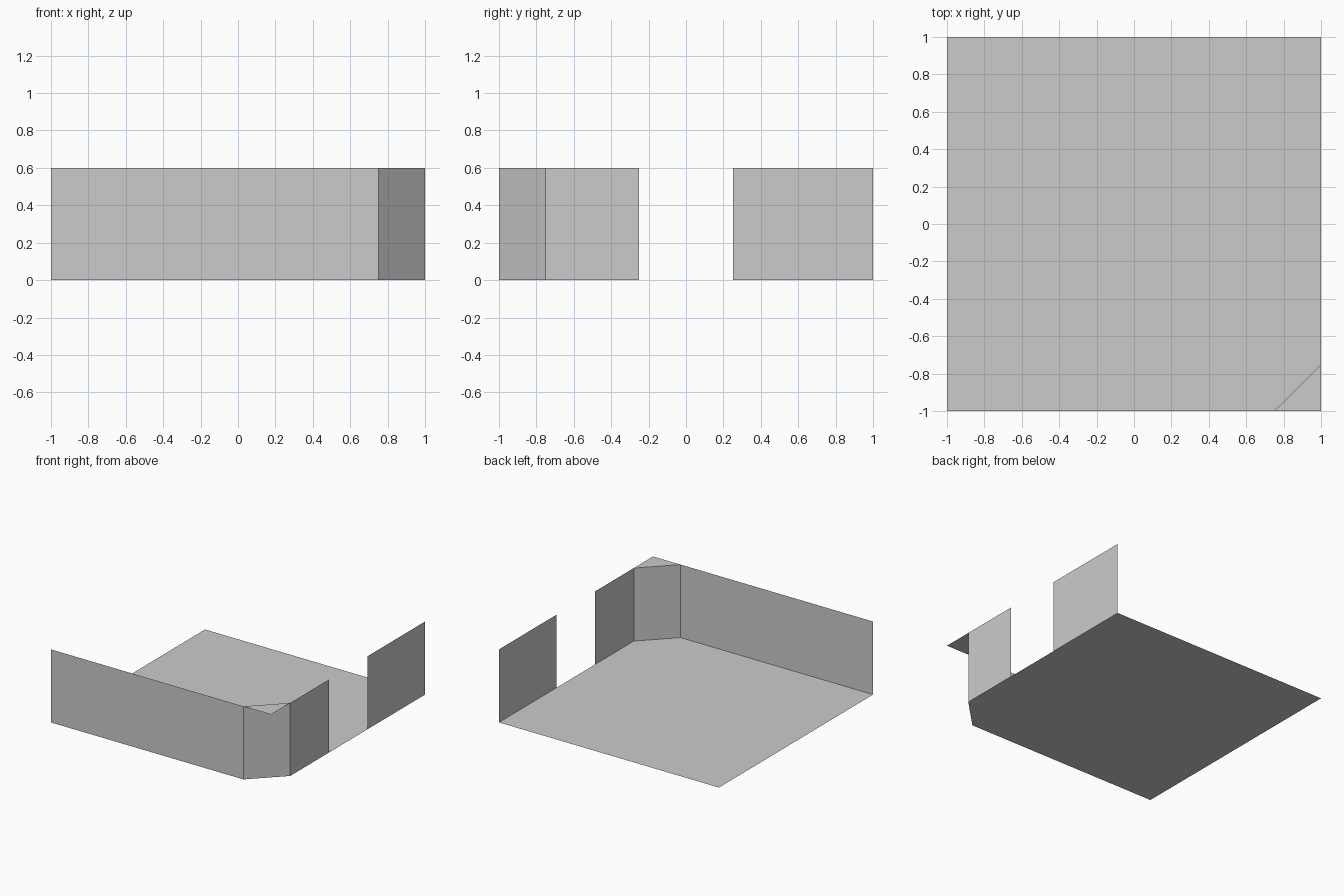
import bpy

if "Cube" in bpy.data.objects:
    bpy.data.objects.remove(bpy.data.objects["Cube"])

H = 0.6    # wall height
C = 0.75   # start of the cut corner
G = 0.25   # half width of the doorway


def add_face(name, points):
    mesh = bpy.data.meshes.new(name)
    mesh.from_pydata(points, [], [range(len(points))])
    mesh.update()
    obj = bpy.data.objects.new(name, mesh)
    bpy.context.collection.objects.link(obj)
    return obj


def add_wall(name, a, b):
    return add_face(name, [(*a, 0), (*b, 0), (*b, H), (*a, H)])


# Floor with one cut corner
add_face("floor", [(-1, -1, 0), (C, -1, 0), (1, -C, 0), (1, 1, 0), (-1, 1, 0)])

# Walls, with a doorway gap on the right side
add_wall("front_wall", (-1, -1), (C, -1))
add_wall("corner_wall", (C, -1), (1, -C))
add_wall("right_wall_front", (1, -C), (1, -G))
add_wall("right_wall_back", (1, G), (1, 1))

# Triangular ledge at wall-top height outside the cut corner
add_face("corner_ledge", [(C, -1, H), (1, -1, H), (1, -C, H)])
